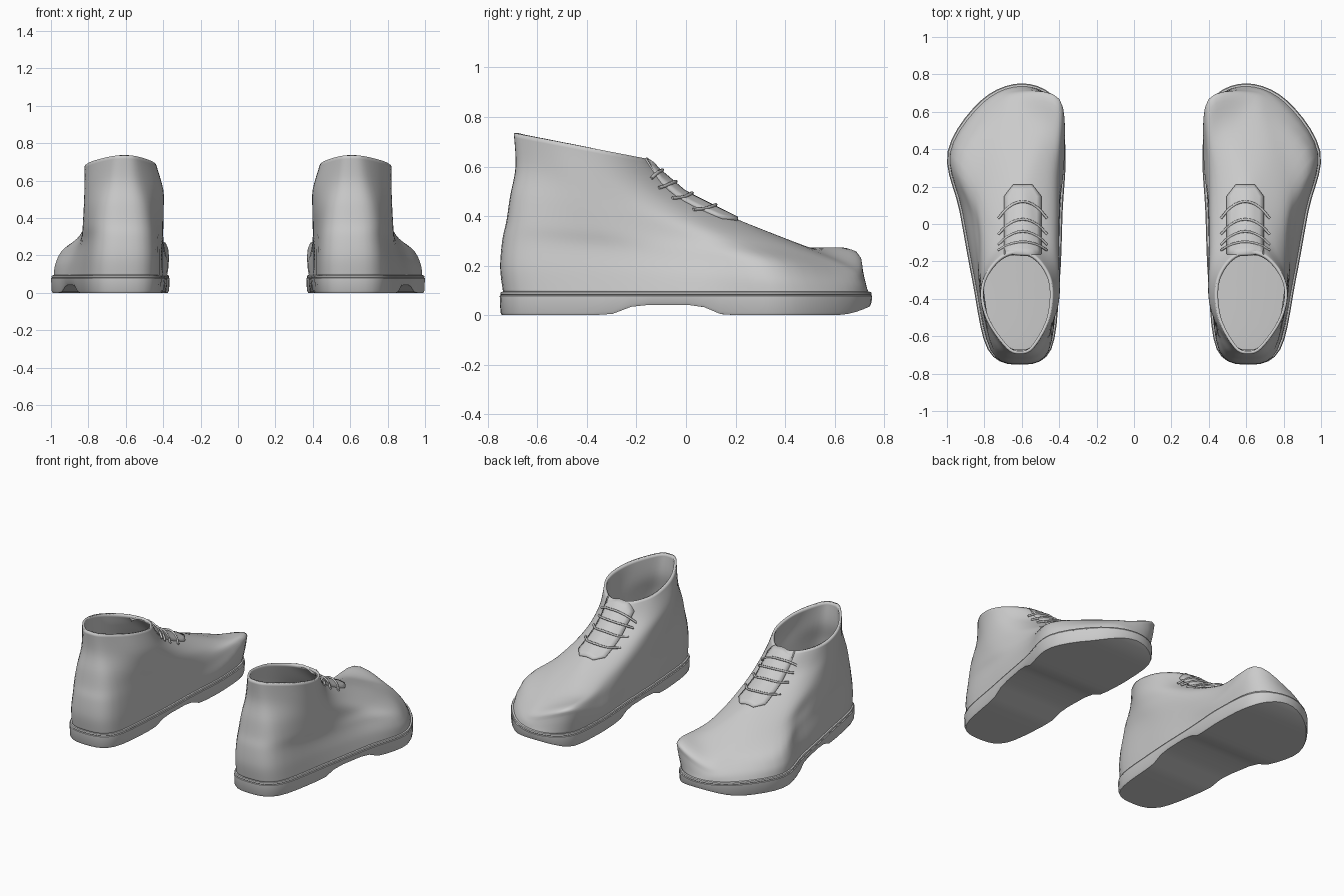
import bpy, bmesh, math
from mathutils import Vector
from mathutils.bvhtree import BVHTree

cube = bpy.data.objects.get("Cube")
if cube:
    bpy.data.objects.remove(cube, do_unlink=True)

grey = bpy.data.materials.new("plain grey")
grey.use_nodes = True
grey.diffuse_color = (0.6, 0.6, 0.6, 1)
grey.node_tree.nodes["Principled BSDF"].inputs["Base Color"].default_value = (0.6, 0.6, 0.6, 1)

STATIONS = (0.05, 0.3, 0.55, 0.76, 0.94)
STEPS = 5

# Each ring: heel (y, z), toe (x, y, z), outer x and inner x at the stations,
# and the (y, z) push of the inner toe corner
RINGS = [
    ((-.738, .09), (.60, .738, .09), (.77, .852, .92, .983, .81), (.455, .41, .395, .38, .42), (0, 0)),
    ((-.750, .19), (.64, .715, .14), (.765, .84, .90, .975, .79), (.455, .41, .40, .372, .40), (.035, .075)),
    ((-.742, .30), (.62, .672, .20), (.755, .825, .865, .935, .72), (.46, .41, .40, .39, .405), (.06, .065)),
    ((-.725, .38), (.55, .49, .275), (.75, .825, .83, .84, .72), (.47, .41, .40, .41, .45), (.03, 0)),
    ((-.710, .48), (.60, .20, .39), (.73, .815, .82, .775, .675), (.49, .41, .40, .43, .525), (0, 0)),
    ((-.688, .60), (.61, -.02, .495), (.70, .80, .82, .775, .68), (.52, .42, .40, .44, .54), (0, 0)),
    ((-.695, .735), (.62, -.15, .63), (.68, .78, .82, .80, .72), (.54, .46, .435, .45, .52), (0, 0)),
]


def spline(p0, p1, p2, p3, t):
    return 0.5 * (2 * p1 + (p2 - p0) * t + (2 * p0 - 5 * p1 + 4 * p2 - p3) * t * t
                  + (3 * p1 - p0 - 3 * p2 + p3) * t ** 3)


def smooth_path(pts, closed):
    n = len(pts)
    pick = (lambda i: pts[i % n]) if closed else (lambda i: pts[min(max(i, 0), n - 1)])
    out = [spline(pick(i - 1), pick(i), pick(i + 1), pick(i + 2), k / STEPS)
           for i in range(n if closed else n - 1) for k in range(STEPS)]
    return out if closed else out + [pts[-1]]


def make_ring(heel, toe, outer, inner, corner):
    back, front = Vector((0.61, *heel)), Vector(toe)

    def side(xs):
        pts = [back.lerp(front, s) for s in STATIONS]
        for p, x in zip(pts, xs):
            p.x = x
        return pts
    left, right = side(outer), side(inner)
    right[-1] += Vector((0, *corner))
    return smooth_path([back] + left + [front] + right[::-1], True)


def offset(ring, d):
    n = len(ring)
    out = []
    for i, p in enumerate(ring):
        t = ring[(i + 1) % n] - ring[i - 1]
        out.append(p + Vector((t.y, -t.x, 0)).normalized() * d)
    return out


def loft(rings, caps=False):
    """Skin a stack of closed rings; caps are strips running across the ring."""
    bm = bmesh.new()
    rows = [[bm.verts.new(p) for p in r] for r in rings]
    n = len(rows[0])
    for low, high in zip(rows, rows[1:]):
        for i in range(n):
            k = (i + 1) % n
            bm.faces.new((low[i], low[k], high[k], high[i]))
    if caps:
        for row, top in ((rows[0], False), (rows[-1], True)):
            for i in range(n // 2):
                quad = [row[i], row[i + 1], row[(n - i - 1) % n], row[(n - i) % n]]
                quad = list(dict.fromkeys(quad))
                bm.faces.new(quad if top else quad[::-1])
    return bm


def finish(name, bm, thickness=0, angle=40):
    mesh = bpy.data.meshes.new(name)
    bm.to_mesh(mesh)
    bm.free()
    ob = bpy.data.objects.new(name, mesh)
    bpy.context.collection.objects.link(ob)
    mesh.materials.append(grey)
    bpy.ops.object.select_all(action='DESELECT')
    ob.select_set(True)
    bpy.context.view_layer.objects.active = ob
    bpy.ops.object.shade_smooth_by_angle(angle=math.radians(angle))
    if thickness:
        solid = ob.modifiers.new("thickness", 'SOLIDIFY')
        solid.thickness = thickness
        solid.offset = -1
    mirror = ob.modifiers.new("other boot", 'MIRROR')
    mirror.use_clip = False
    mirror.use_mirror_merge = False


# Leather uppers: rings smoothed around and then up the boot
rings = [make_ring(*r) for r in RINGS]
columns = [smooth_path(list(c), False) for c in zip(*rings)]
upper = loft(list(zip(*columns)))
surface = BVHTree.FromBMesh(upper)
finish("boot_uppers", upper, 0.016, 60)


# Soles with a raised arch, an upturned toe and a welt groove
def tread(y):
    arch = 0.042 * min(1, max(0, min((y + 0.31) / 0.11, (0.15 - y) / 0.1)))
    return max(arch, 0.04 * max(0, (y - 0.6) / 0.15) ** 2)


def sole_ring(d, z=None, lift=0):
    return [Vector((p.x, p.y, tread(p.y) + lift if z is None else z))
            for p in offset(rings[0], d)]


finish("boot_soles", loft([
    sole_ring(0.005), sole_ring(0.011, lift=0.012), sole_ring(0.014, 0.078),
    sole_ring(0.009, 0.081), sole_ring(0.012, 0.085), sole_ring(0.009, 0.093),
    sole_ring(-0.005, 0.096)], caps=True))


# Height of the instep, resting on the upper
def instep(x, y):
    ridge = 0.49 - (0.5 if y > 0 else 0.85) * y
    z = ridge - 5 * (x - 0.6) ** 2
    hit = surface.ray_cast(Vector((x, y, 2)), Vector((0, 0, -1)))[0]
    return max(z, hit.z) if hit else z


# Lacing panels, tapered at the toe end
panel = bmesh.new()
grid = []
for j in range(13):
    y = -0.16 + 0.37 * j / 12
    half = 0.1 - max(0, y - 0.15) * 0.8
    xs = [0.595 + half * (k / 4 - 1) for k in range(9)]
    grid.append([panel.verts.new((x, y, instep(x, y) + 0.012)) for x in xs])
for a, b in zip(grid, grid[1:]):
    for k in range(8):
        panel.faces.new((a[k], a[k + 1], b[k + 1], b[k]))
finish("lacing_panels", panel, 0.018)

# Laces bowed over the panels
lace = bpy.data.curves.new("laces", 'CURVE')
lace.dimensions = '3D'
lace.bevel_depth = 0.007
lace.bevel_resolution = 1
lace.use_fill_caps = True
for side in (-1, 1):
    for y0, sweep in ((0.12, 0.09), (0.025, 0.08), (-0.04, 0.07), (-0.095, 0.045)):
        path = lace.splines.new('POLY')
        path.points.add(10)
        for k, pt in enumerate(path.points):
            u = k / 5 - 1
            x, y = 0.595 + 0.13 * u, y0 - sweep * u * u
            pt.co = (side * x, y, instep(x, y) + 0.016 - 0.012 * u * u, 1)
lace.materials.append(grey)
bpy.context.collection.objects.link(bpy.data.objects.new("laces", lace))
